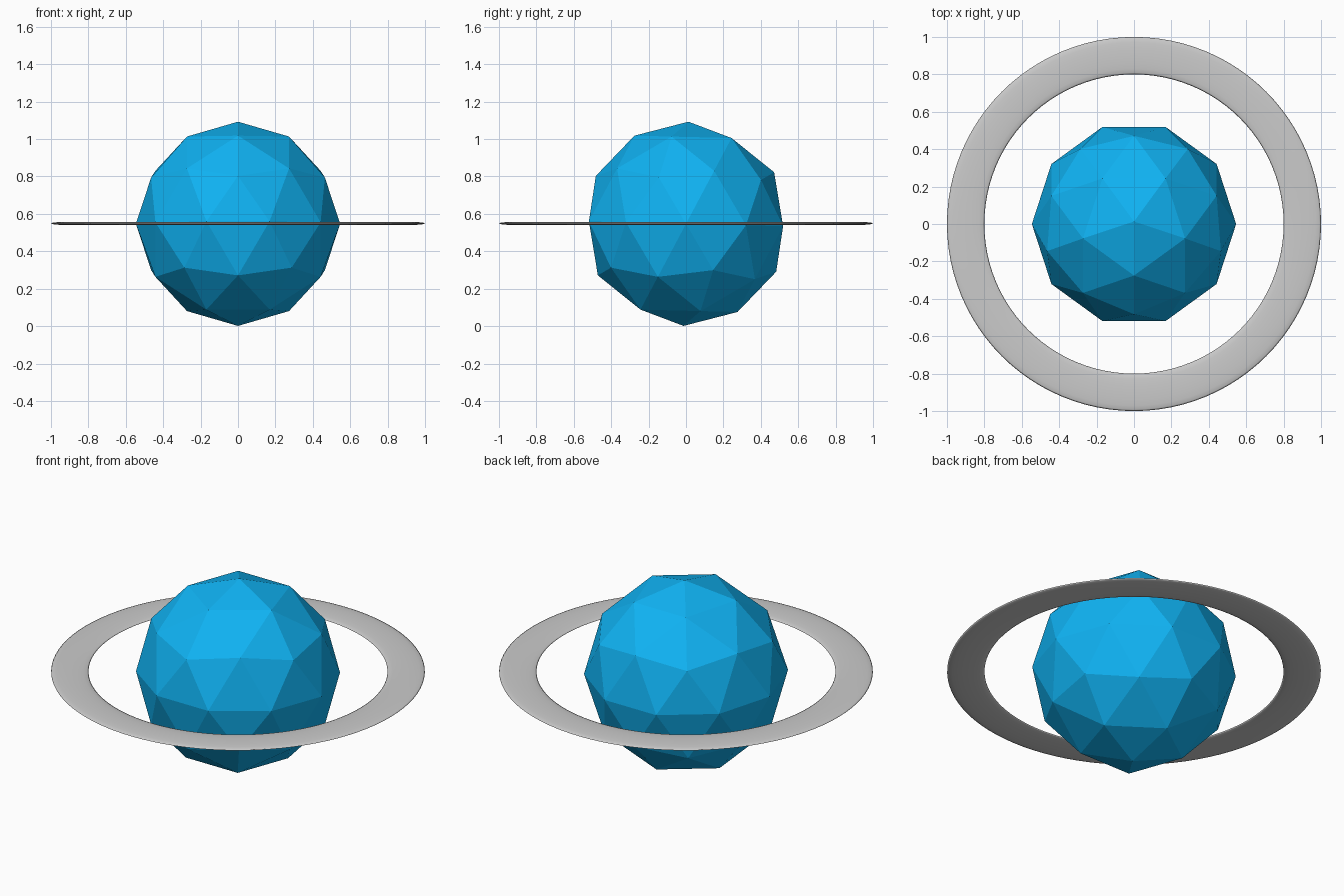
import bpy
from math import radians

if "Cube" in bpy.data.objects:
    bpy.data.objects.remove(bpy.data.objects["Cube"])

R = 0.546           # planet radius
CENTRE = (0, 0, 0.547)

# Low-poly planet, slightly tilted
bpy.ops.mesh.primitive_ico_sphere_add(subdivisions=2, radius=R, location=CENTRE)
planet = bpy.context.object
planet.name = "planet"
planet.rotation_euler = (radians(-1.4), 0, radians(-90))
# euler XYZ applies x first, so compose the turn then the tilt explicitly
from mathutils import Matrix
planet.rotation_euler = (Matrix.Rotation(radians(-1.4), 3, 'X')
                         @ Matrix.Rotation(radians(-90), 3, 'Z')).to_euler()
blue = bpy.data.materials.new("planet_blue")
blue.diffuse_color = (0.005, 0.45, 0.9, 1)
blue.use_nodes = True
blue.node_tree.nodes["Principled BSDF"].inputs["Base Color"].default_value = blue.diffuse_color
planet.data.materials.append(blue)

# Thin flattened ring around it
bpy.ops.mesh.primitive_torus_add(major_radius=0.9, minor_radius=0.1,
                                 major_segments=96, minor_segments=16,
                                 location=(0, 0, 0.549))
ring = bpy.context.object
ring.name = "ring"
ring.scale.z = 0.09
bpy.ops.object.transform_apply(location=False, rotation=False, scale=True)
bpy.ops.object.shade_smooth()
